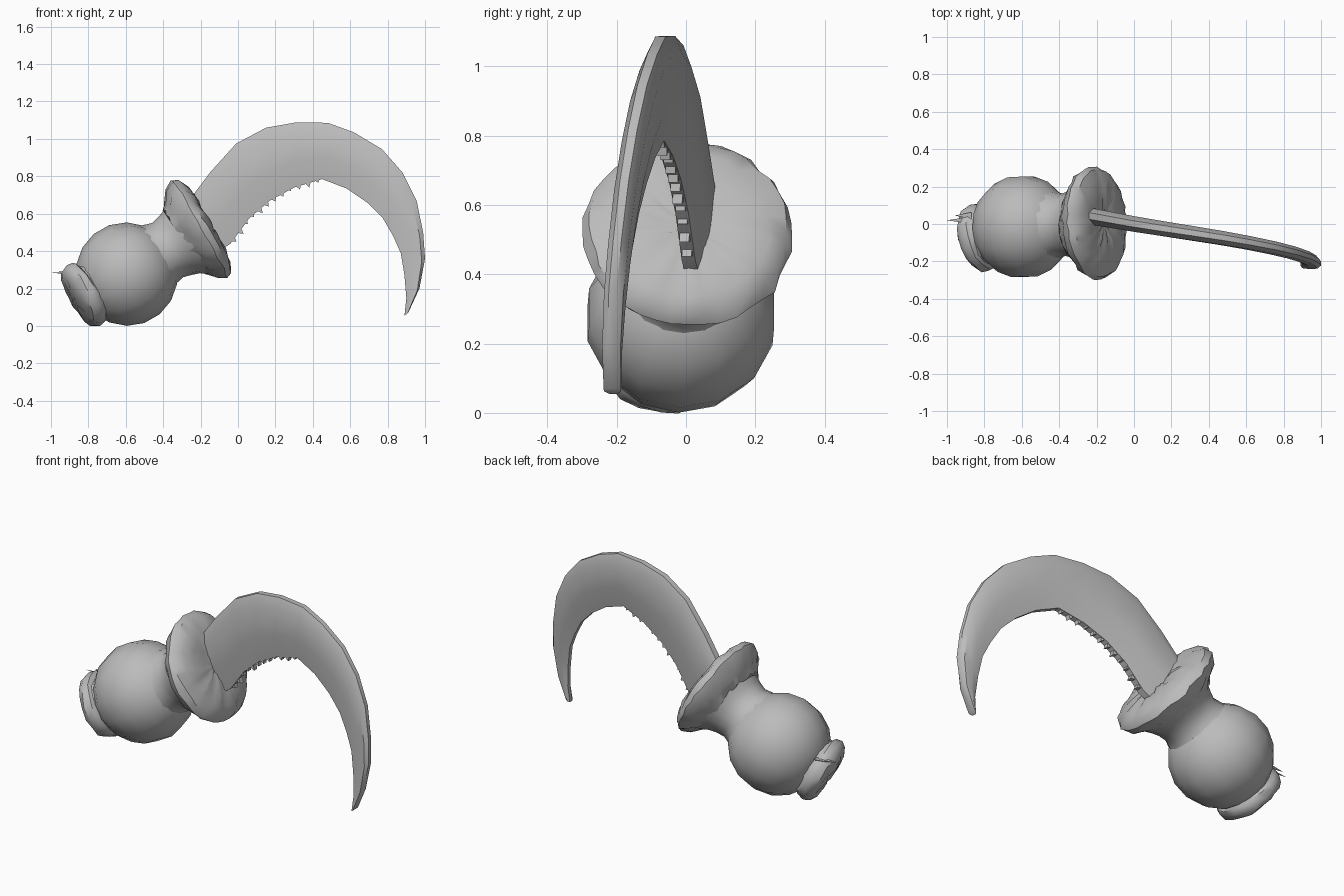
import bpy, bmesh, math, random
from mathutils import Vector

if "Cube" in bpy.data.objects:
    bpy.data.objects.remove(bpy.data.objects["Cube"])

random.seed(4)
grey = bpy.data.materials.new("worn grey")
grey.diffuse_color = (0.5, 0.5, 0.5, 1)
grey.use_nodes = True
grey.node_tree.nodes["Principled BSDF"].inputs["Base Color"].default_value = grey.diffuse_color

AXIS = Vector((0.865, 0.045, 0.49))
ORIGIN = Vector((-0.595, -0.015, 0.277))


def finish(name, bm, angle=40):
    bmesh.ops.remove_doubles(bm, verts=bm.verts, dist=0.0005)
    bmesh.ops.recalc_face_normals(bm, faces=bm.faces)
    me = bpy.data.meshes.new(name)
    bm.to_mesh(me)
    bm.free()
    ob = bpy.data.objects.new(name, me)
    bpy.context.collection.objects.link(ob)
    me.materials.append(grey)
    bpy.ops.object.select_all(action='DESELECT')
    ob.select_set(True)
    bpy.context.view_layer.objects.active = ob
    bpy.ops.object.shade_smooth_by_angle(angle=math.radians(angle))
    return ob


def skin(bm, rings):
    """Join consecutive rings of vertices with quads and cap both ends."""
    for a, b in zip(rings, rings[1:]):
        n = len(a)
        for i in range(n):
            j = (i + 1) % n
            bm.faces.new((a[i], a[j], b[j], b[i]))
    bm.faces.new(rings[0])
    bm.faces.new(rings[-1])


def turned(name, profile, sides, rough=0.0, axis=AXIS, shift=(0, 0, 0)):
    """Turn a (distance along axis, radius) profile round the handle axis."""
    axis = axis.normalized()
    u = axis.cross(Vector((0, 1, 0))).normalized()
    v = axis.cross(u).normalized()
    bm = bmesh.new()
    rings = []
    for s, r in profile:
        ring = []
        for i in range(sides):
            a = 2 * math.pi * i / sides
            rr = r + random.uniform(-rough, rough)
            ss = s + random.uniform(-rough, rough)
            p = ORIGIN + Vector(shift) + axis * ss + (u * math.cos(a) + v * math.sin(a)) * rr
            ring.append(bm.verts.new(p))
        rings.append(ring)
    skin(bm, rings)
    return finish(name, bm)


# Round handle grip
ball = [(0.272 * math.cos(t), 0.278 * math.sin(t))
        for t in (math.pi * k / 9 for k in range(1, 9))]
turned("handle_ball", ball, 14)

# Waisted neck
turned("handle_neck", [(0.14, 0.21), (0.2, 0.18), (0.25, 0.165), (0.30, 0.178),
                       (0.34, 0.195), (0.40, 0.235)], 18, 0.002, shift=(0, 0, 0.005))

# Rough flared collar, slightly raised
turned("collar", [(0.34, 0.19), (0.375, 0.225), (0.41, 0.275), (0.455, 0.304),
                  (0.485, 0.285), (0.51, 0.235), (0.52, 0.17), (0.518, 0.1), (0.51, 0.04)],
       40, 0.007, shift=(-0.007, 0, 0.015))

# Pommel ring at the end of the handle, skewed a little
turned("pommel", [(-0.18, 0.15), (-0.225, 0.158), (-0.24, 0.18), (-0.275, 0.186),
                  (-0.305, 0.17), (-0.325, 0.13), (-0.33, 0.05)], 18, 0.006,
       axis=Vector((0.85, 0.21, 0.48)), shift=(0, 0, 0.018))

# Thin splinters on the pommel
bm = bmesh.new()
for x, y, z, w in ((-1.0, 0.02, 0.285, 0.02), (-0.96, 0.045, 0.29, 0.018)):
    base = [Vector((-0.87, y - w, z)), Vector((-0.87, y + w, z)), Vector((-0.87, y, z - 0.012))]
    vs = [bm.verts.new(p) for p in base]
    tip = bm.verts.new((x, y, z))
    bm.faces.new(vs)
    for i in range(3):
        bm.faces.new((vs[i], vs[(i + 1) % 3], tip))
finish("pommel_splinters", bm)

# Curved blade: outer and inner edge points (x, z)
outer = [(-0.27, 0.66), (-0.15, 0.82), (-0.01, 0.975), (0.15, 1.06), (0.31, 1.088), (0.48, 1.086),
         (0.62, 1.035), (0.77, 0.945), (0.88, 0.82), (0.955, 0.67), (0.99, 0.5),
         (1.0, 0.36), (0.97, 0.2), (0.91, 0.07)]
inner = [(-0.13, 0.38), (-0.04, 0.44), (0.06, 0.575), (0.17, 0.67), (0.30, 0.74), (0.45, 0.785),
         (0.58, 0.735), (0.69, 0.66), (0.775, 0.575), (0.83, 0.48), (0.87, 0.39),
         (0.89, 0.27), (0.90, 0.15), (0.89, 0.055)]


def plane_y(x, z):
    """Mid-plane of the blade, turned and leaning slightly."""
    return -0.18 * x + 0.08 * (z - 0.75) * max(x, 0)


bm = bmesh.new()
rings = []
for k, (o, i) in enumerate(zip(outer, inner)):
    t = k / (len(outer) - 1)
    half = 0.045 - 0.02 * t
    # cross-section: narrow spine, thick upper body, thinner cutting edge
    side = [(0, 0.4), (0.16, 1), (0.6, 0.95), (1, 0.45)]
    section = [(f, h * half) for f, h in side] + [(f, -h * half) for f, h in reversed(side)]
    verts = []
    for f, h in section:
        x = o[0] + (i[0] - o[0]) * f
        z = o[1] + (i[1] - o[1]) * f
        verts.append(bm.verts.new((x, plane_y(x, z) + h, z)))
    rings.append(verts)
skin(bm, rings)
finish("blade", bm, 35)

# Chipped teeth along the lower cutting edge near the collar
bm = bmesh.new()
for k in range(13):
    n, f = divmod(k, 3)
    n = min(n, 3)
    a, b = Vector(inner[n + 1]), Vector(inner[n + 2])
    p = a.lerp(b, (f + 0.5) / 3)
    d = (b - a).normalized()
    out = Vector((d.y, -d.x))
    q = [p - d * 0.025 - out * 0.02, p + d * 0.025 - out * 0.02, p + out * random.uniform(0.008, 0.026)]
    sides = [[bm.verts.new((c.x, plane_y(c.x, c.y) + s, c.y)) for c in q] for s in (-0.014, 0.014)]
    skin(bm, sides)
finish("edge_chips", bm)
